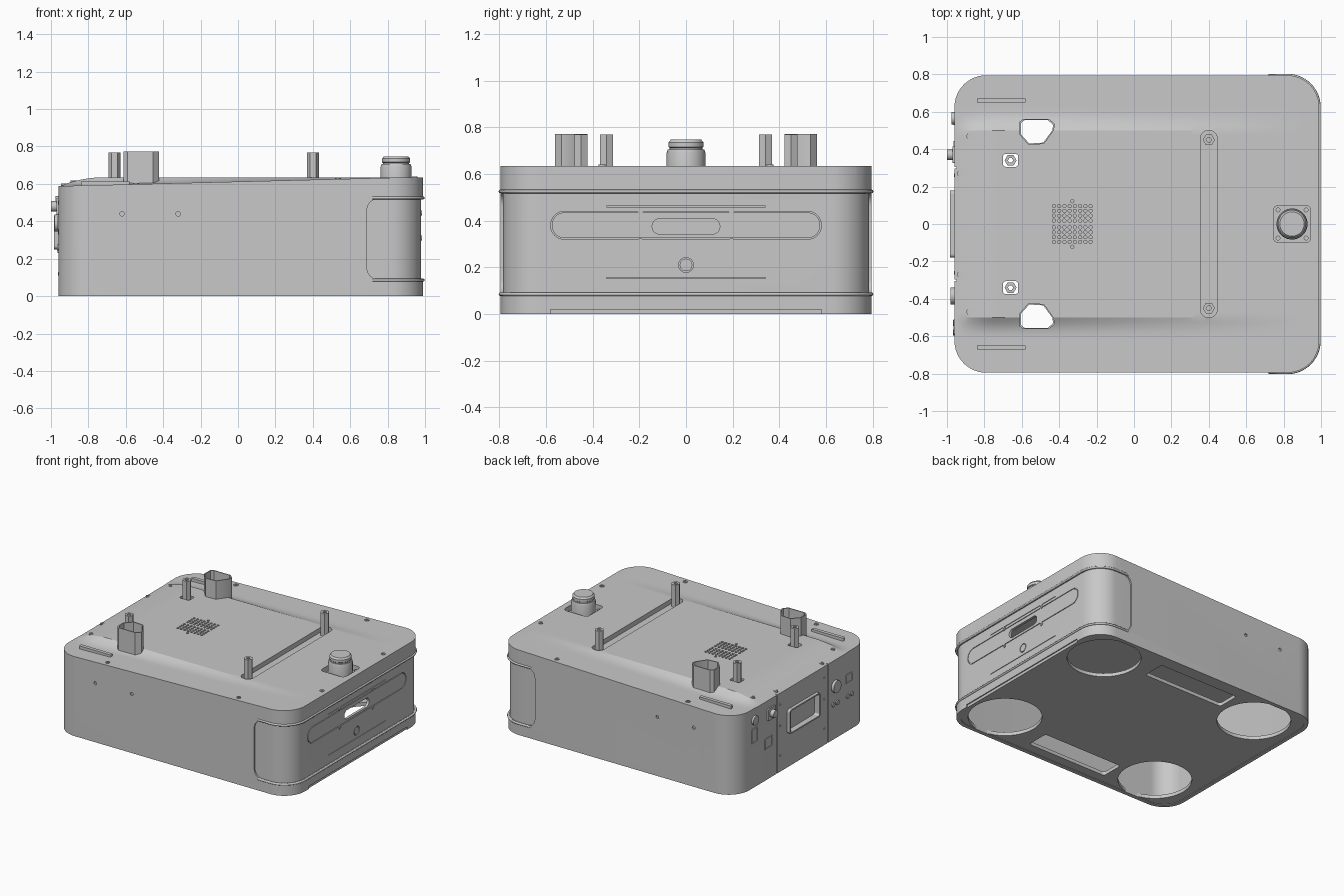
import bpy, bmesh, math

if "Cube" in bpy.data.objects:
    bpy.data.objects.remove(bpy.data.objects["Cube"])

grey = bpy.data.materials.new("shell_grey")
grey.use_nodes = True
COLOUR = (0.58, 0.58, 0.58, 1)
grey.diffuse_color = COLOUR
grey.node_tree.nodes["Principled BSDF"].inputs["Base Color"].default_value = COLOUR


def rrect(cx, cy, hx, hy, r, n=8):
    pts = []
    for k, (sx, sy) in enumerate([(1, 1), (-1, 1), (-1, -1), (1, -1)]):
        for i in range(n + 1):
            a = math.pi / 2 * (k + i / n)
            pts.append((cx + sx * (hx - r) + r * math.cos(a), cy + sy * (hy - r) + r * math.sin(a)))
    return pts


def box(cx, cy, hx, hy):
    return [(cx + hx, cy + hy), (cx - hx, cy + hy), (cx - hx, cy - hy), (cx + hx, cy - hy)]


def circ(cx, cy, r, n=24):
    return [(cx + r * math.cos(2 * math.pi * i / n), cy + r * math.sin(2 * math.pi * i / n)) for i in range(n)]


def footprint(inset, n=12):
    return rrect(0.015, 0, 0.975 - inset, 0.795 - inset, 0.17 - inset, n)


PLACE = {"x": lambda u, v, w: (w, u, v), "y": lambda u, v, w: (u, w, v), "z": lambda u, v, w: (u, v, w)}


def finish(name, bm):
    bmesh.ops.recalc_face_normals(bm, faces=bm.faces)
    me = bpy.data.meshes.new(name)
    bm.to_mesh(me)
    bm.free()
    me.materials.append(grey)
    ob = bpy.data.objects.new(name, me)
    bpy.context.collection.objects.link(ob)
    return ob


def solid(name, parts):
    """Each part: outer profile, optional inner profile, axis, start, end."""
    bm = bmesh.new()
    for outer, inner, axis, a, b in parts:
        loops = [[bm.verts.new(PLACE[axis](u, v, w)) for u, v in p]
                 for p in (outer, inner) if p for w in (a, b)]
        if inner:
            pairs = [(0, 1), (1, 3), (3, 2), (2, 0)]
        else:
            pairs = [(0, 1)]
            bm.faces.new(loops[0])
            bm.faces.new(loops[1])
        n = len(outer)
        for p, q in pairs:
            for i in range(n):
                j = (i + 1) % n
                bm.faces.new((loops[p][i], loops[p][j], loops[q][j], loops[q][i]))
    return finish(name, bm)


def cut(target, cutter, op="DIFFERENCE"):
    mod = target.modifiers.new("cut", "BOOLEAN")
    mod.operation, mod.object, mod.solver = op, cutter, "EXACT"
    me = bpy.data.meshes.new_from_object(target.evaluated_get(bpy.context.evaluated_depsgraph_get()))
    target.modifiers.clear()
    target.data = me
    bpy.data.objects.remove(cutter)


def smooth(ob, degrees=30):
    bpy.ops.object.select_all(action="DESELECT")
    ob.select_set(True)
    bpy.context.view_layer.objects.active = ob
    bpy.ops.object.shade_smooth_by_angle(angle=math.radians(degrees))


# Height of the lid: raised centre with a crisp edge, flaring into sloping shoulders
def lid(x, y):
    side = 0.588 + 0.047 * min(1, (x + 0.96) / 1.86)
    mid = 0.635 - 0.05 * max(0, (-0.72 - x) / 0.24) ** 2
    t = min(1, max(0, (0.6 - abs(y)) / 0.1))
    return side + (mid - side) * t * t


# Shell: lid surface with a deep block below it, trimmed to the footprint
bm = bmesh.new()
bmesh.ops.create_grid(bm, x_segments=84, y_segments=84, size=1.05)
base = bmesh.ops.extrude_face_region(bm, geom=bm.faces[:])["geom"]
low = {v for v in base if isinstance(v, bmesh.types.BMVert)}
for v in bm.verts:
    v.co.z = -0.3 if v in low else lid(v.co.x, v.co.y)
shell = finish("body_shell", bm)
cut(shell, solid("trim", [(footprint(0), None, "z", 0, 1)]), "INTERSECT")
cut(shell, solid("cavity", [(footprint(0.03), None, "z", -0.1, 0.55)]))

# Recessed bumper band wrapped round the +x end
band = solid("band", [(rrect(0.99, 0.305, 0.3, 0.215, 0.06), None, "y", -1, 1)])
cut(band, solid("band_core", [(footprint(0.011), None, "z", -0.1, 1)]))
cut(shell, band)

# Openings and grooves
duct = [(-.605, .54), (-.585, .555), (-.46, .555), (-.432, .53), (-.437, .5), (-.485, .435), (-.56, .43), (-.605, .48)]
grown = [(-.522 + (x + .522) * 1.1, .495 + (y - .495) * 1.12) for x, y in duct]
flip = lambda pts: [(x, -y) for x, y in pts]
cuts = [(rrect(0.4, 0, 0.045, 0.5, 0.044), None, "z", 0.6, 0.8),
        (rrect(0.845, 0, 0.1, 0.1, 0.03), None, "z", 0.595, 0.8),
        (rrect(0, 0.375, 0.145, 0.033, 0.032), None, "x", 0.9, 1.1),
        (rrect(0, 0.38, 0.58, 0.06, 0.059), rrect(0, 0.38, 0.575, 0.055, 0.054), "x", 0.971, 1.1),
        (circ(0, 0.21, 0.032), circ(0, 0.21, 0.027), "x", 0.971, 1.1),
        (box(0, 0.155, 0.34, 0.002), None, "x", 0.972, 1.1),
        (box(0, 0.46, 0.34, 0.002), None, "x", 0.972, 1.1),
        (box(0, 0, 0.58, 0.02), None, "x", 0.982, 1.1),
        (rrect(0, 0.34, 0.17, 0.08, 0.015), None, "x", -1.1, -0.94)]
for s in (1, -1):
    cuts += [(duct if s > 0 else flip(duct), None, "z", 0.4, 0.8),
             (rrect(-0.66, s * 0.34, 0.04, 0.034, 0.012, 3), None, "z", 0.4, 0.8),
             (box(s * 0.3, 0.3, 0.004, 0.4), None, "x", -1.1, -0.95)]
    cuts += [(circ(x, 0.44, 0.012, 12), None, "y", s * 0.785, s * 0.9) for x in (-0.62, -0.32)]
    cuts.append((circ(-0.33, s * 0.122, 0.009, 8), None, "z", 0.615, 0.8))
    for row in range(4):
        cuts += [(circ(-0.428 + 0.028 * i, s * (0.018 + 0.026 * row), 0.009, 8), None, "z", 0.615, 0.8)
                 for i in range(8)]
cut(shell, solid("openings", cuts))
smooth(shell, 14)

# Flush floor plate with four wheel openings and two hatches
floor = solid("floor_plate", [(footprint(0.029), None, "z", 0.004, 0.03)])
holes = []
for s in (1, -1):
    holes += [(circ(x, s * 0.52, 0.25, 48), None, "z", -0.1, 0.1) for x in (0.7, -0.62)]
    holes.append((rrect(0.01, s * 0.61, 0.33, 0.085, 0.02), None, "z", -0.1, 0.1))
cut(floor, solid("floor_holes", holes))
smooth(floor)

# Lips along the bumper band
for label, z in (("lower", 0.085), ("upper", 0.525)):
    cu = bpy.data.curves.new(label + "_bumper_lip", "CURVE")
    cu.dimensions = "3D"
    cu.bevel_depth, cu.bevel_resolution = 0.008, 2
    ring = [p for p in footprint(0) if p[0] > 0.5]
    pts = [p for p in ring if p[1] < 0] + [p for p in ring if p[1] > 0]
    pts = [(0.72, -0.793)] + pts + [(0.72, 0.793)]
    sp = cu.splines.new("POLY")
    sp.points.add(len(pts) - 1)
    for q, (x, y) in zip(sp.points, pts):
        q.co = (x, y, z, 1)
    cu.materials.append(grey)
    bpy.context.collection.objects.link(bpy.data.objects.new(label + "_bumper_lip", cu))

# Paired top parts: ducts, posts, raised bars
for side, s in (("left", 1), ("right", -1)):
    inner, outer = (duct, grown) if s > 0 else (flip(duct), flip(grown))
    solid(side + "_duct", [(outer, inner, "z", 0.52, 0.772)])
    solid(side + "_rear_post", [(circ(-0.66, s * 0.34, 0.032, 6), circ(-0.66, s * 0.34, 0.014, 6), "z", 0.5, 0.768)])
    solid(side + "_front_post", [(circ(0.4, s * 0.45, 0.032, 6), circ(0.4, s * 0.45, 0.014, 6), "z", 0.595, 0.768)])
    solid(side + "_raised_bar", [(rrect(-0.71, s * 0.66, 0.13, 0.013, 0.006, 3), None, "z", 0.57, 0.614)])

# Screws on the lid, the bumper and the rear panel
screws = []
for x, y in [(-.545, .755), (.535, .755), (.945, .36), (-.88, .47), (-.93, .27)]:
    for s in (1, -1):
        z = lid(x, y)
        screws.append((circ(x, s * y, 0.016, 12), circ(x, s * y, 0.007, 12), "z", z - 0.01, z + 0.005))
for y in (-0.195, 0.195):
    screws += [(circ(y, z, 0.014, 12), circ(y, z, 0.006, 12), "x", 0.97, 0.983) for z in (0.31, 0.445)]
screws += [(circ(y, z, 0.01, 12), circ(y, z, 0.004, 12), "x", -0.963, -0.95)
           for y in (-0.26, 0.26) for z in (0.12, 0.34, 0.5)]
solid("screws", screws)

# Sensor turret: turned profile on a bolted base
profile = [(0, .59), (.083, .59), (.083, .69), (.078, .705), (.07, .705), (.07, .712), (.075, .716), (.075, .735), (.065, .747), (0, .747)]
bm = bmesh.new()
vs = [bm.verts.new((0.845 + r, 0, z)) for r, z in profile]
es = [bm.edges.new(e) for e in zip(vs, vs[1:])]
bmesh.ops.spin(bm, geom=vs + es, cent=(0.845, 0, 0), axis=(0, 0, 1), angle=2 * math.pi, steps=40)
bmesh.ops.remove_doubles(bm, verts=bm.verts, dist=0.0005)
smooth(finish("sensor_turret", bm))
solid("turret_bolts", [(circ(0.845 + a, b, 0.013, 12), None, "z", 0.59, 0.615)
                       for a in (-0.075, 0.075) for b in (-0.075, 0.075)])

# Rear panel: carry handle frame, knobs and sockets
solid("rear_handle", [(rrect(0, 0.34, 0.18, 0.09, 0.02), rrect(0, 0.34, 0.17, 0.08, 0.015), "x", -0.983, -0.945)])
solid("rear_knobs", [(circ(y, z, r, 24), None, "x", end, -0.94)
                     for y, z, r, end in [(.565, .5, .034, -.975), (.37, .48, .028, -1.0), (-.385, .39, .045, -.98)]])
solid("rear_knob_plate", [(rrect(0.37, 0.48, 0.045, 0.045, 0.008), None, "x", -0.97, -0.95)])
solid("rear_sockets", [(rrect(y, z, w, h, 0.008, 3), rrect(y, z, w - .008, h - .008, 0.004, 3), "x", -0.965, -0.945)
                       for y, z, w, h in [(.565, .385, .035, .055), (.4, .27, .045, .04), (-.55, .39, .04, .035)]])
solid("rear_buttons", [(circ(y, 0.26, 0.016, 16), None, "x", -0.968, -0.945) for y in (-0.36, -0.41, -0.53, -0.58)])
for name in ("rear_knobs", "rear_buttons", "left_duct", "right_duct"):
    smooth(bpy.data.objects[name])
